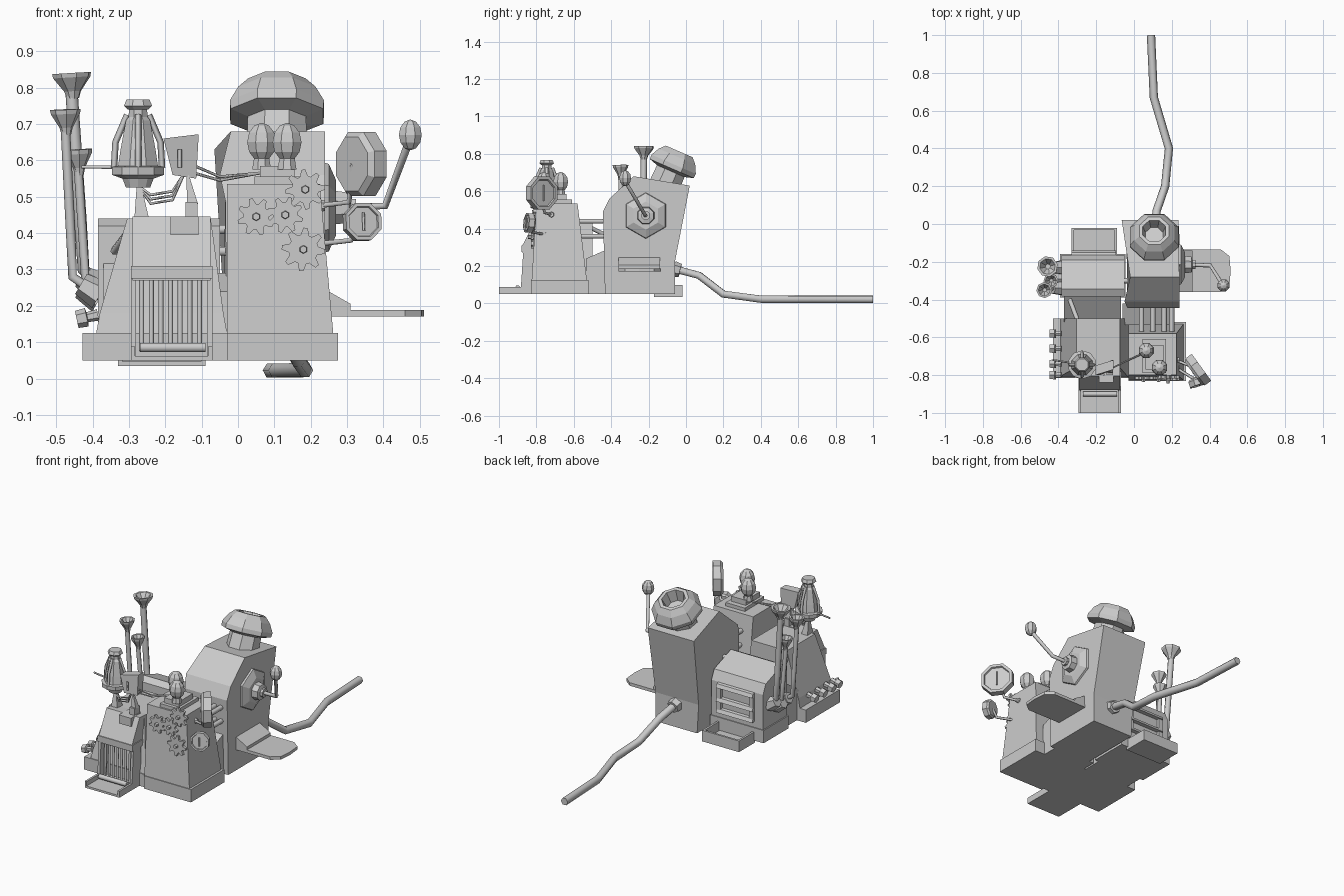
import bpy, bmesh
from math import sin, cos, pi
from mathutils import Vector, Matrix

if "Cube" in bpy.data.objects:
    bpy.data.objects.remove(bpy.data.objects["Cube"])


def make(name, verts, faces):
    me = bpy.data.meshes.new(name)
    me.from_pydata([tuple(v) for v in verts], [], faces)
    bm = bmesh.new()
    bm.from_mesh(me)
    bmesh.ops.recalc_face_normals(bm, faces=bm.faces)
    bm.to_mesh(me)
    bm.free()
    ob = bpy.data.objects.new(name, me)
    bpy.context.collection.objects.link(ob)
    return ob


def loft(name, rings, cap=True):
    n = len(rings[0])
    verts = [v for r in rings for v in r]
    faces = [(k*n+i, k*n+(i+1) % n, (k+1)*n+(i+1) % n, (k+1)*n+i)
             for k in range(len(rings)-1) for i in range(n)]
    if cap:
        faces += [tuple(range(n)), tuple(range(len(verts)-n, len(verts)))]
    return make(name, verts, faces)


def rect(x0, x1, y0, y1, z):
    return [(x0, y0, z), (x1, y0, z), (x1, y1, z), (x0, y1, z)]


def box(name, x0, x1, y0, y1, z0, z1):
    return loft(name, [rect(x0, x1, y0, y1, z0), rect(x0, x1, y0, y1, z1)])


def prism(name, yz, x0, x1):
    return loft(name, [[(x, y, z) for y, z in yz] for x in (x0, x1)])


def lathe(name, prof, loc, axis=(0, 0, 1), n=8):
    # prof holds (radius, height) pairs along the axis
    q = Vector(axis).to_track_quat('Z', 'Y')
    return loft(name, [[Vector(loc) + q @ Vector((r*cos((i+.5)*2*pi/n), r*sin((i+.5)*2*pi/n), h))
                        for i in range(n)] for r, h in prof])


def tube(name, pts, r, res=1):
    cu = bpy.data.curves.new(name, 'CURVE')
    cu.dimensions = '3D'
    cu.bevel_depth, cu.bevel_resolution, cu.use_fill_caps = r, res, True
    sp = cu.splines.new('POLY')
    sp.points.add(len(pts)-1)
    for p, c in zip(sp.points, pts):
        p.co = (*c, 1)
    ob = bpy.data.objects.new(name, cu)
    bpy.context.collection.objects.link(ob)
    bpy.ops.object.select_all(action='DESELECT')
    ob.select_set(True)
    bpy.context.view_layer.objects.active = ob
    bpy.ops.object.convert(target='MESH')


def ball(name, loc, r, rz):
    k = 6
    lathe(name, [(max(.002, r*sin(pi*i/k)), -rz*cos(pi*i/k)) for i in range(k+1)], loc)


def tray(name, x0, x1, y0, y1, z0, z1, t=.012):
    box(name + "_floor", x0, x1, y0, y1, z0, z0+t)
    box(name + "_side_left", x0, x0+t, y0, y1, z0, z1)
    box(name + "_side_right", x1-t, x1, y0, y1, z0, z1)


# Rear chimney tower, bulging at the shoulders
prof = [(-.433, .05, -.03, .24), (-.444, .49, -.035, .24), (-.41, .56, -.05, .24),
        (-.28, .68, -.02, .24), (.02, .63, -.065, .235), (-.06, .22, -.04, .24), (-.06, .05, -.03, .24)]
loft("chimney_tower", [[(p[2+s], p[0], p[1]) for p in prof] for s in (0, 1)])
lean = (0, .4, .92)
lathe("chimney_neck", [(.09, -.13), (.085, .02)], (.107, -.07, .735), lean)
lathe("chimney_cap", [(.085, -.03), (.138, -.015), (.14, .01), (.115, .055), (.085, .085),
                      (.066, .085), (.05, .02)], (.107, -.07, .735), lean)

# Crank on the tower's right side
lathe("crank_plate", [(.125, 0), (.12, .015), (.075, .035)], (.235, -.215, .47), (1, 0, 0), 6)
lathe("crank_hub", [(.05, 0), (.045, .04), (.025, .045), (.025, .06)], (.265, -.215, .47), (1, 0, 0))
tube("crank_arm", [(.29, -.215, .47), (.405, -.22, .475), (.468, -.32, .645)], .011)
ball("crank_knob", (.474, -.325, .67), .034, .042)

# Output shelf with hood on the right side
tip = [(.24, -.36), (.46, -.36), (.505, -.325), (.512, -.25), (.505, -.17), (.46, -.135), (.24, -.135)]
loft("output_shelf", [[(x, y, z) for x, y in tip] for z in (.17, .188)])
loft("shelf_hood", [[(.24, y, .245), (.31, y, .205), (.31, y, .188), (.24, y, .188)] for y in (-.36, -.14)])

# Trailing hose at the back
tube("hose", [(.105, -.08, .19), (.12, .07, .15), (.165, .2, .05), (.185, .4, .023),
              (.105, .67, .022), (.09, 1, .022)], .022)
lathe("hose_collar", [(.042, 0), (.036, .035)], (.107, -.065, .185), (.05, 1, -.25), 6)

# Front right tower
box("front_tower_base", -.03, .275, -.83, -.52, .05, .125)
loft("front_tower", [rect(-.03, .262, -.825, -.53, .125), rect(-.03, .225, -.8, -.58, .535)])
box("front_tower_cap", .045, .17, -.79, -.61, .53, .555)
box("bulb_stand", .06, .155, -.77, -.64, .55, .585)
for i, (x, y) in enumerate([(.065, -.67), (.135, -.76)]):
    lathe("bulb_socket_%d" % i, [(.028, 0), (.022, .035)], (x, y, .575))
    ball("bulb_%d" % i, (x, y, .65), .043, .053)

# Cogs on the front face
for i, (x, z, r) in enumerate([(.185, .52, .055), (.05, .445, .052), (.13, .45, .05), (.18, .355, .06)]):
    y = -.826 + .03*(z-.125)/.41
    out = []
    for k in range(32):
        a, rr = (k+i)*2*pi/32, r if k % 4 < 2 else r*.68
        out.append((x+rr*cos(a), z+rr*sin(a)))
    loft("cog_%d" % i, [[(u, yy, w) for u, w in out] for yy in (y-.006, y-.02)])
    lathe("cog_hub_%d" % i, [(.014, 0), (.01, .035)], (x, y, z), (0, -1, 0), 6)

# Dials on stalks
for nm, loc, ax, r, t, root in [
        ("large_dial", (.335, -.775, .59), (.8, .58, 0), .095, .055, (.22, -.72, .475)),
        ("small_dial", (.34, -.835, .43), (.3, -.93, .1), .055, .04, (.22, -.76, .37))]:
    a = Vector(ax).normalized()
    c = Vector(loc)
    lathe(nm, [(r*.85, -t/2), (r, -t/4), (r, t/2), (r*.82, t/2), (r*.78, t/3)], loc, ax)
    side = a.cross(Vector((0, 0, 1)))
    up = side.cross(a)
    m = c + a*t*.45
    tube(nm + "_needle", [m - up*r*.45, m + up*r*.45], .004, 0)
    tube(nm + "_stalk", [root, (c.x-.03, c.y+.02, root[2]+.01), c - a*t*.4], .008)
    lathe(nm + "_collar", [(.018, 0), (.014, .02)], root, (1, 0, 0), 6)

# Front left furnace body
box("furnace_base", -.428, -.03, -.815, -.5, .05, .125)
loft("furnace_body", [rect(-.39, -.03, -.81, -.5, .125), rect(-.38, -.04, -.8, -.5, .18),
                      rect(-.305, -.075, -.76, -.5, .44)])
prism("furnace_hood", [(-.74, .44), (-.805, .445), (-.875, .31), (-.875, .27), (-.78, .27)], -.29, -.075)
loft("hood_eave", [rect(-.295, -.07, -.88, -.78, .275), rect(-.295, -.07, -.88, -.78, .31)])
for x in (-.295, -.085):
    prism("grate_post", [(-.8, .05), (-.885, .05), (-.87, .28), (-.8, .28)], x, x+.015)
for i in range(7):
    x = -.265 + i*.0265
    tube("grate_bar_%d" % i, [(x, -.855, .075), (x, -.85, .28)], .007)
tray("front_tray", -.295, -.07, -1, -.8, .05, .088)
tube("tray_roller", [(-.27, -.9, .085), (-.09, -.9, .085)], .014)
for i, y in enumerate((-.58, -.66, -.74, -.8)):
    lathe("knob_%d" % i, [(.016, 0), (.014, .03), (.026, .032), (.024, .06)], (-.385, y, .175), (-.94, 0, -.2), 6)

# Lantern
L = (-.275, -.745, 0)
lathe("lantern_base", [(.035, .525), (.045, .55), (.075, .56), (.076, .582), (.06, .585)], L, n=10)
lathe("lantern_glass", [(.06, .58), (.052, .63), (.036, .71), (.028, .72), (.027, .745)], L)
lathe("lantern_top", [(.03, .74), (.042, .75), (.034, .768), (.022, .768)], L)
for k in range(4):
    a = k*pi/2 - pi/2
    tube("lantern_rib_%d" % k, [(L[0]+r*cos(a), L[1]+r*sin(a), z) for r, z in
                               [(.066, .58), (.062, .65), (.03, .725)]], .009, 0)
loft("lantern_foot", [rect(-.285, -.245, -.77, -.72, .44), rect(-.278, -.268, -.75, -.74, .54)])
tube("lantern_arm", [(-.27, -.745, .58), (-.43, -.72, .582)], .005)

# Meter box with cables
loft("meter_box", [[(-.18, y, .56), (-.115, y+.03, .55), (-.108, y+.03, .672), (-.205, y, .66)]
                   for y in (-.8, -.75)])
tube("meter_slot", [(-.16, -.798, .58), (-.16, -.798, .63)], .006, 0)
loft("meter_post", [rect(-.14, -.11, -.79, -.76, .48), rect(-.142, -.135, -.78, -.77, .56)])
box("meter_foot", -.185, -.108, -.84, -.75, .395, .445)
box("meter_foot_top", -.145, -.112, -.8, -.75, .44, .485)
for i in range(3):
    d = i*.012
    tube("lantern_cable_%d" % i, [(-.275, -.745, .53), (-.24, -.76, .505-d), (-.18, -.76, .515-d),
                                  (-.15, -.77, .56)], .004, 0)
for i in range(2):
    tube("bulb_cable_%d" % i, [(-.12, -.765, .585-.02*i), (-.05, -.73, .555-.01*i),
                               (.06, -.68, .565)], .004, 0)

# Rear left body with hatch and tray
prism("rear_body", [(-.385, .05), (-.385, .42), (-.345, .44), (-.19, .385), (-.165, .33),
                    (-.165, .05)], -.385, -.05)
box("rear_body_base", -.392, -.045, -.39, -.16, .05, .125)
for x in (-.33, -.12):
    box("hatch_side", x, x+.025, -.17, -.148, .17, .32)
for i, z in enumerate((.16, .225, .305)):
    prism("hatch_slat_%d" % i, [(-.17, z), (-.14, z), (-.15, z+.02), (-.17, z+.025)], -.33, -.095)
tray("rear_tray", -.33, -.09, -.17, -.02, .035, .1)
box("rear_tray_lip", -.33, -.09, -.032, -.02, .035, .1)

# Link between the bodies
prism("left_link", [(-.52, .05), (-.52, .22), (-.38, .32), (-.38, .05)], -.37, -.07)
prism("right_link", [(-.535, .05), (-.535, .24), (-.42, .29), (-.42, .05)], -.06, .21)
for x in (.04, .1, .16, .2):
    for z in (.36, .44):
        tube("link_rod", [(x, -.6, z), (x, -.42, z)], .014)
for z in (.35, .41):
    tube("cross_rod", [(-.06, -.3, z), (.0, -.3, z)], .014)
tube("roof_rod", [(-.34, -.4, .35), (-.28, -.56, .43)], .012)

# Three exhaust horns on the left
for nm, r, top, root in [
        ("large", .017, (-.458, -.225, .84), (-.425, -.23, .3)),
        ("middle", .013, (-.475, -.35, .74), (-.455, -.34, .28)),
        ("short", .012, (-.44, -.3, .63), (-.42, -.29, .27))]:
    t, b = Vector(top), Vector(root)
    tube(nm + "_horn_pipe", [(-.37, b.y, b.z-.06), b, b.lerp(t, .25), t - Vector((0, 0, .05))], r, 2)
    d = t - b
    f = r*3.1
    lathe(nm + "_horn_flare", [(r, -.07), (r*1.4, -.05), (f, -.012), (f*1.05, 0), (f*.8, 0), (r*.8, -.04)], top, d)
    lathe(nm + "_horn_socket", [(.042, 0), (.032, .06)], (-.38, b.y, b.z-.05), (-.85, 0, .5), 6)
